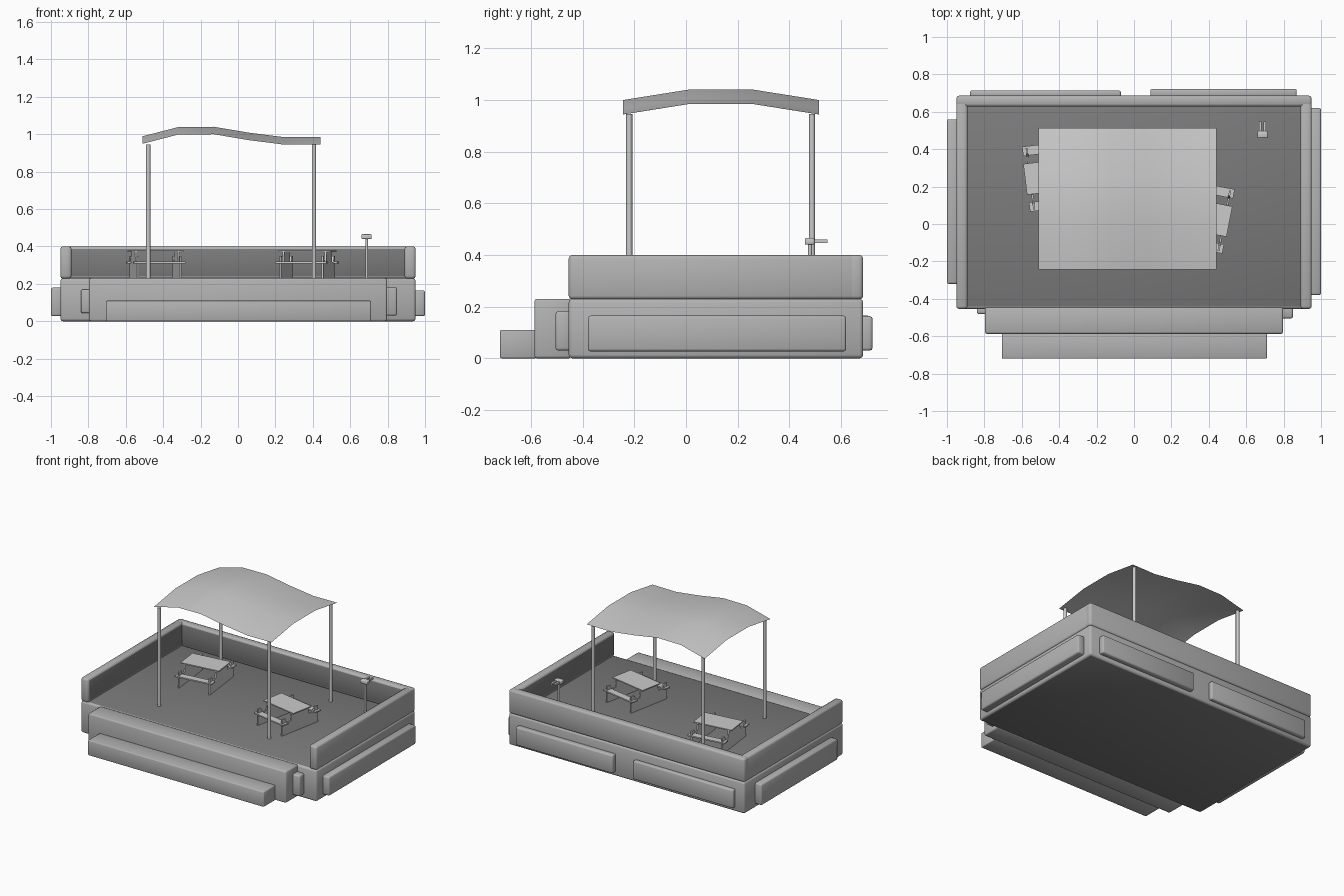
import bpy, bmesh, math
from mathutils import Matrix, Vector

if "Cube" in bpy.data.objects:
    bpy.data.objects.remove(bpy.data.objects["Cube"])


def grey(name, v):
    m = bpy.data.materials.new(name)
    m.diffuse_color = (v, v, v, 1)
    m.use_nodes = True
    m.node_tree.nodes["Principled BSDF"].inputs["Base Color"].default_value = m.diffuse_color
    return m


BODY, DECK, WOOD = grey("body_grey", 0.45), grey("deck_grey", 0.2), grey("furniture_grey", 0.55)
CLOTH = grey("cloth_grey", 0.8)


def make(name, bm, mat, smooth=None):
    bmesh.ops.recalc_face_normals(bm, faces=bm.faces)
    me = bpy.data.meshes.new(name)
    bm.to_mesh(me)
    bm.free()
    me.materials.append(mat)
    ob = bpy.data.objects.new(name, me)
    bpy.context.collection.objects.link(ob)
    if smooth:
        bpy.ops.object.select_all(action='DESELECT')
        bpy.context.view_layer.objects.active = ob
        ob.select_set(True)
        bpy.ops.object.shade_smooth_by_angle(angle=math.radians(smooth))
    return ob


def box(name, x, y, z, bevel=0.0, mat=BODY, M=None):
    """Box from (min, max) ranges, with optional rounded edges."""
    bm = bmesh.new()
    size = [r[1] - r[0] for r in (x, y, z)]
    mid = Vector([(r[0] + r[1]) / 2 for r in (x, y, z)])
    bmesh.ops.create_cube(bm, size=1, matrix=Matrix.Translation(mid) @ Matrix.Diagonal((*size, 1)))
    if bevel:
        bmesh.ops.bevel(bm, geom=bm.edges[:], offset=bevel, segments=2, profile=0.5, affect='EDGES')
    if M:
        bm.transform(M)
    return make(name, bm, mat, 60 if bevel else None)


def pole(name, x, y, z0, z1, r):
    bm = bmesh.new()
    bmesh.ops.create_cone(bm, cap_ends=True, segments=10, radius1=r, radius2=r, depth=z1 - z0,
                          matrix=Matrix.Translation((x, y, (z0 + z1) / 2)))
    return make(name, bm, WOOD, 40)


def paint(ob, normal, mat):
    """Give the big faces looking along normal another material."""
    ob.data.materials.append(mat)
    for p in ob.data.polygons:
        if p.normal.dot(Vector(normal)) > 0.98:
            p.material_index = 1


# platform, walls and steps
F, B = -0.454, 0.686
base = box("platform", (-0.95, 0.95), (F, B), (0, 0.23), 0.014)
paint(base, (0, 0, 1), DECK)
paint(base, (0, 0, -1), CLOTH)
wall = box("back_wall", (-0.95, 0.95), (B - 0.058, B), (0.228, 0.40), 0.014)
paint(wall, (0, -1, 0), DECK)
for s, side in ((-1, "left"), (1, "right")):
    wall = box(side + "_wall", sorted((s * 0.95, s * 0.89)), (F, B - 0.02), (0.228, 0.40), 0.014)
    paint(wall, (-s, 0, 0), DECK)
box("upper_step", (-0.797, 0.797), (-0.587, F + 0.01), (0, 0.23), 0.010)
box("lower_step", (-0.706, 0.711), (-0.72, -0.58), (0, 0.11), 0.006)

# raised side panels
box("left_panel", (-1.0, -0.94), (-0.32, 0.56), (0.027, 0.18), 0.010)
box("right_panel", (0.94, 1.0), (-0.38, 0.62), (0.027, 0.165), 0.010)
box("back_panel_a", (-0.877, -0.07), (B - 0.01, 0.714), (0.03, 0.165), 0.010)
box("back_panel_b", (0.087, 0.87), (B - 0.01, 0.722), (0.03, 0.163), 0.010)
box("front_panel_a", (-0.84, -0.07), (-0.482, F + 0.01), (0.043, 0.17), 0.010)
box("front_panel_b", (0.08, 0.85), (-0.505, F + 0.01), (0.03, 0.182), 0.010)

# shade cloth: a wavy sheet
xs = [-0.51 + 0.19 * i for i in range(6)]
ys = [-0.243 + 0.2523 * j for j in range(4)]
wave = [0.949, 0.998, 1.0, 0.968, 0.944, 0.946]
bow = [0, 0.04, 0.04, 0]
bm = bmesh.new()
grid = [[bm.verts.new((x, y, w + b)) for y, b in zip(ys, bow)] for x, w in zip(xs, wave)]
for i in range(5):
    for j in range(3):
        bm.faces.new((grid[i][j], grid[i + 1][j], grid[i + 1][j + 1], grid[i][j + 1]))
make("shade_cloth", bm, CLOTH, 60)
for px in (-0.480, 0.406):
    for py in (-0.22, 0.488):
        pole("shade_pole", px, py, 0.22, 0.946, 0.012)


# picnic tables
def table(x, y, deg):
    M = Matrix.Translation((x, y, 0.23)) @ Matrix.Rotation(math.radians(deg), 4, 'Z')
    box("table_top", (-0.143, 0.143), (-0.083, 0.083), (0.139, 0.147), 0, WOOD, M)
    for s in (-1, 1):
        box("table_bench", (-0.138, 0.138), sorted((s * 0.125, s * 0.175)), (0.08, 0.089), 0, WOOD, M)
        # side board with raised ends
        half = [(0.165, 0), (0.165, 0.118), (0.135, 0.118), (0.12, 0.085), (0.085, 0.085), (0.075, 0.14)]
        prof = half + [(-a, b) for a, b in reversed(half)]
        bm = bmesh.new()
        f = bm.faces.new([bm.verts.new((s * 0.115 - 0.005, a, b)) for a, b in prof])
        ext = bmesh.ops.extrude_face_region(bm, geom=[f])["geom"]
        bmesh.ops.translate(bm, vec=(0.01, 0, 0), verts=[v for v in ext if isinstance(v, bmesh.types.BMVert)])
        bm.transform(M)
        make("table_side", bm, WOOD)


table(-0.44, 0.256, 7)
table(0.37, 0.04, -11)

# small two-pronged stand
pole("stand_post", 0.688, 0.48, 0.22, 0.445, 0.008)
box("stand_head", (0.66, 0.715), (0.46, 0.497), (0.44, 0.466), 0.005, WOOD)
for px in (0.675, 0.70):
    box("stand_prong", (px - 0.007, px + 0.007), (0.49, 0.547), (0.447, 0.460), 0, WOOD)
